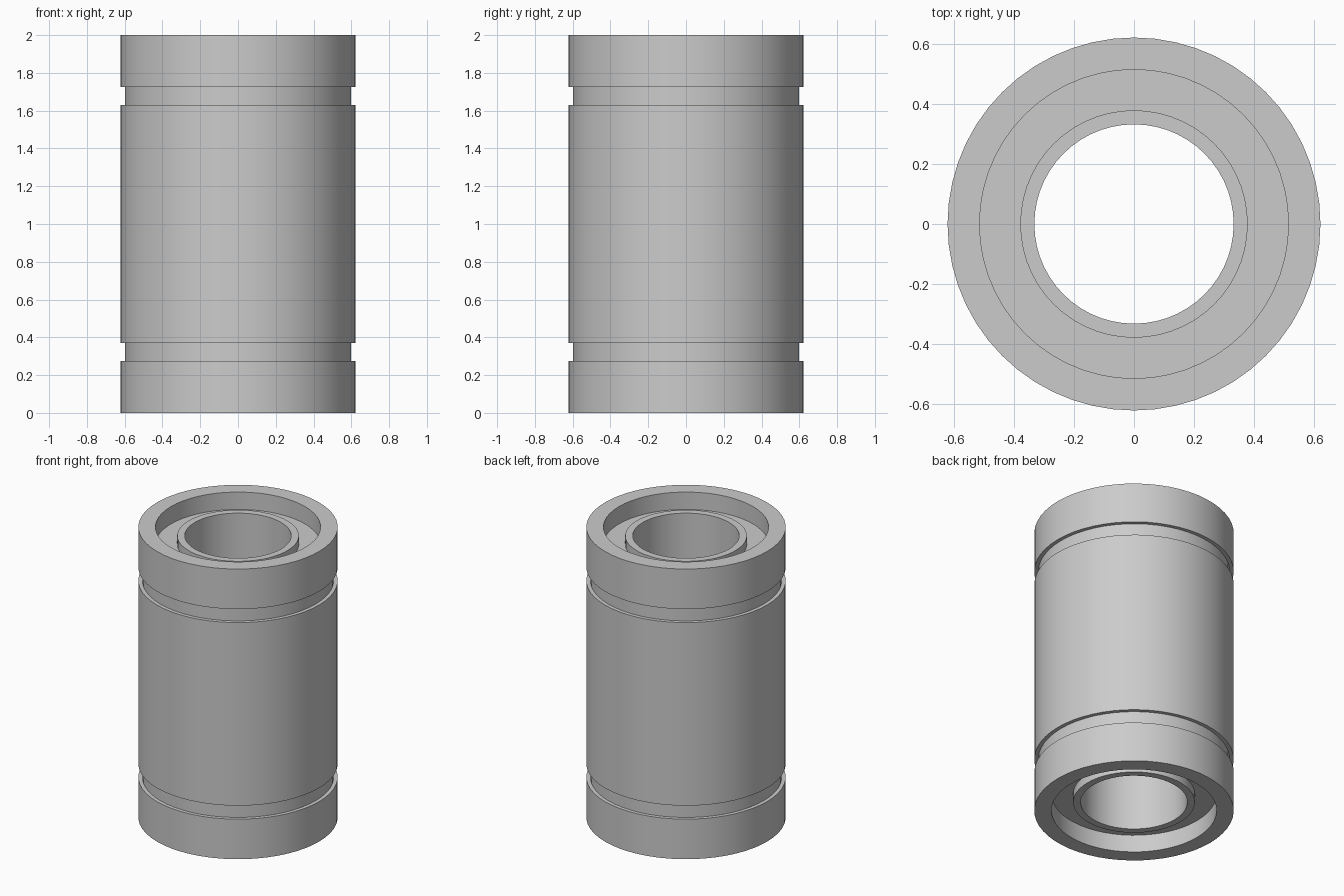
import bpy
import bmesh
import math
from mathutils import Matrix

SEGMENTS = 56
HEIGHT = 2.0

cube = bpy.data.objects.get("Cube")
if cube:
    bpy.data.objects.remove(cube, do_unlink=True)

# Plain steel material
steel = bpy.data.materials.new("steel_grey")
steel.use_nodes = True
steel_colour = (0.6, 0.6, 0.6, 1.0)
steel.diffuse_color = steel_colour
steel.node_tree.nodes["Principled BSDF"].inputs["Base Color"].default_value = steel_colour

# Radii of the sleeve and the inner ring
OUTER, GROOVE, RIM, RING, BORE = 0.623, 0.598, 0.516, 0.38, 0.333

# Lower half of the cross-section, from the bore out to the upper groove edge
lower = [
    (BORE, 0.06), (RING, 0.06),
    (RING, 0.12), (RIM, 0.12),
    (RIM, 0.0), (OUTER, 0.0),
    (OUTER, 0.276), (GROOVE, 0.276),
    (GROOVE, 0.369), (OUTER, 0.369),
]
# Mirror it about mid height to close the section
profile = lower + [(r, HEIGHT - z) for r, z in reversed(lower)]


def lathe(name, section, material):
    """Revolve a closed (radius, z) section around the z axis."""
    bm = bmesh.new()
    rings = []
    for i in range(SEGMENTS):
        turn = Matrix.Rotation(math.tau * i / SEGMENTS, 3, "Z")
        rings.append([bm.verts.new(turn @ Matrix.Translation((r, 0, z)).translation)
                      for r, z in section])
    count = len(section)
    for i, ring in enumerate(rings):
        following = rings[(i + 1) % SEGMENTS]
        for j in range(count):
            k = (j + 1) % count
            bm.faces.new((ring[j], following[j], following[k], ring[k]))
    bmesh.ops.recalc_face_normals(bm, faces=bm.faces)
    mesh = bpy.data.meshes.new(name)
    bm.to_mesh(mesh)
    bm.free()
    mesh.materials.append(material)
    obj = bpy.data.objects.new(name, mesh)
    bpy.context.collection.objects.link(obj)
    return obj


# Grooved sleeve with recessed ends and raised inner ring
body = lathe("bearing_sleeve", profile, steel)
bpy.ops.object.select_all(action="DESELECT")
body.select_set(True)
bpy.context.view_layer.objects.active = body
bpy.ops.object.shade_smooth_by_angle(angle=math.radians(30))
